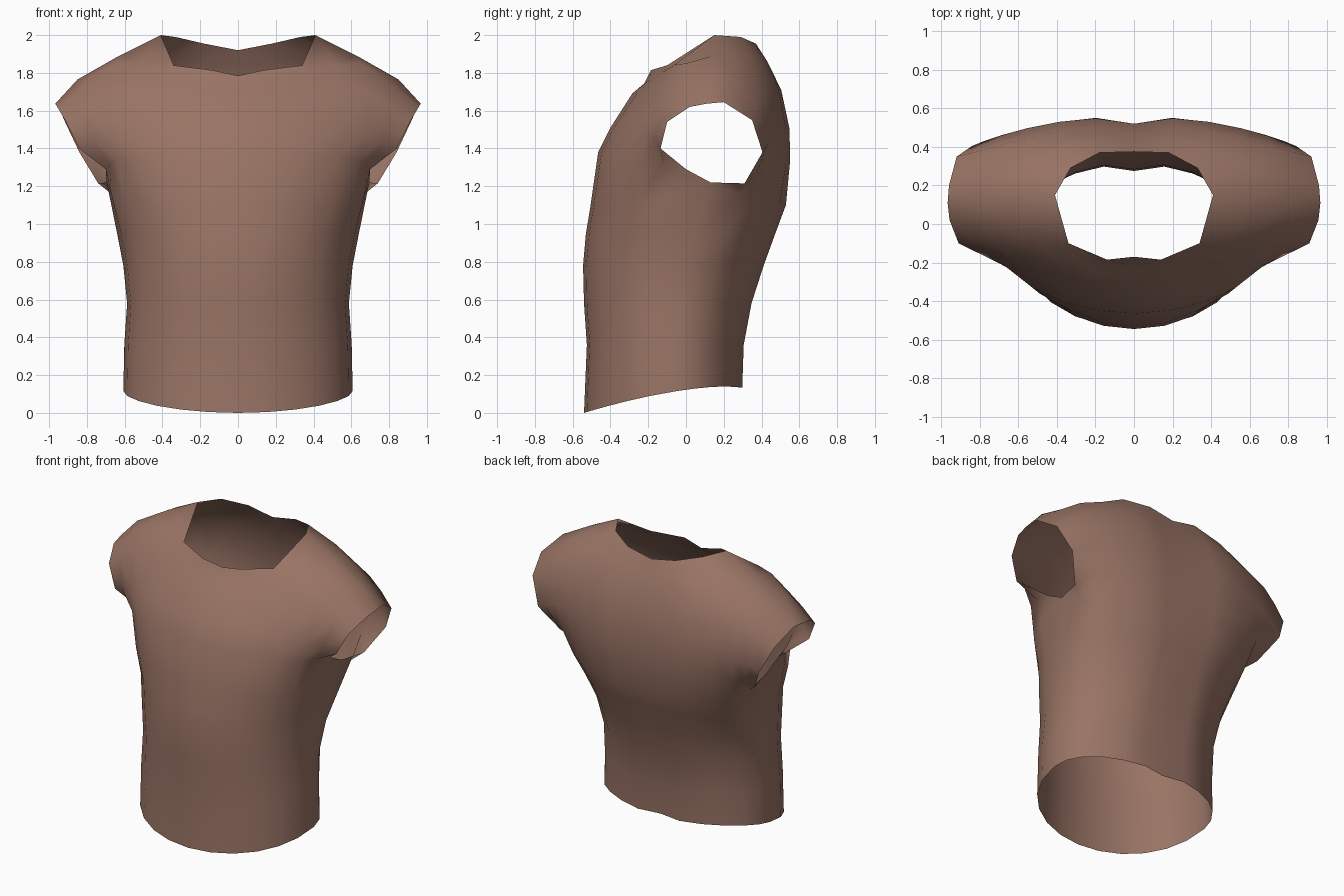
import bpy, bmesh
from math import sin, cos, pi
from mathutils import Vector

cube = bpy.data.objects.get("Cube")
if cube:
    bpy.data.objects.remove(cube, do_unlink=True)

COLS = 7  # columns from the centre line to the side seam


def torso_row(level, width, y_mid, y_edge, power):
    """Quarter ring of the waist, from centre front or back to the side seam."""
    row = []
    for i in range(COLS):
        a = i / (COLS - 1) * pi / 2
        c, s = max(cos(a), 0.0), sin(a)
        x = width * s
        y = y_mid + (y_edge - y_mid) * c ** power
        z = level
        if level == 0:  # curved hem, lowest at the front
            z = 0.14 - 0.14 * (abs(0.2 - y) / 0.74) ** 1.6
        elif level > 1:  # rises to the armpit
            z += 0.12 * s ** 20
        row.append(Vector((x, y, z)))
    return row


def smooth_row(keys):
    """Double the key points of a row with a spline, symmetric at the centre."""
    p = [Vector(k) for k in keys]
    ext = [Vector((-p[1].x, p[1].y, p[1].z))] + p + [2 * p[-1] - p[-2]]
    row = []
    for i in range(1, len(p)):
        a, b, c, d = ext[i - 1:i + 3]
        row += [b, (9 * (b + c) - a - d) / 16]
    return row + [p[-1]]


# Waist rings: height, half width, seam y, front y and roundness, back y and roundness
waist = [
    (0, .607, -.045, -.54, .9, .31, 1),
    (.36, .602, -.05, -.525, .9, .318, 1),
    (.58, .587, -.03, -.54, .9, .36, 1),
    (.78, .607, .0, -.545, .9, .425, .95),
    (.95, .64, .06, -.53, .87, .485, .83),
    (1.1, .695, .13, -.505, .75, .54, .8),
]

# Chest and back rows from armpit to shoulder, centre to armhole
chest = [
    [(0, -.465, 1.38), (.38, -.40, 1.37), (.64, -.235, 1.34), (.70, 0, 1.29)],
    [(0, -.40, 1.51), (.39, -.33, 1.52), (.68, -.21, 1.48), (.84, -.135, 1.40)],
    [(0, -.285, 1.69), (.38, -.20, 1.71), (.70, -.12, 1.69), (.91, -.10, 1.54)],
    [(0, -.22, 1.745), (.37, -.13, 1.80), (.65, 0, 1.85), (.957, .02, 1.62)],
]
upper_back = [
    [(0, .555, 1.33), (.38, .53, 1.32), (.64, .425, 1.28), (.74, .31, 1.215)],
    [(0, .555, 1.5), (.39, .53, 1.5), (.69, .46, 1.46), (.84, .405, 1.38)],
    [(0, .51, 1.69), (.38, .485, 1.73), (.72, .40, 1.70), (.92, .35, 1.55)],
    [(0, .45, 1.83), (.36, .39, 1.89), (.66, .27, 1.85), (.96, .20, 1.645)],
]

# Neckline and the shoulder ridge shared by both halves
ridge = [(.41, .15, 2.0), (.63, .14, 1.89), (.85, .12, 1.765), (.967, .11, 1.637)]
front_neck = [(0, -.17, 1.785), (.14, -.185, 1.815), (.34, -.10, 1.84)]
back_neck = [(0, .375, 1.92), (.18, .37, 1.955), (.33, .29, 1.99)]


def add_panel(bm, front):
    rows = [torso_row(z, w, ys, yf if front else yb, pf if front else pb)
            for z, w, ys, yf, pf, yb, pb in waist]
    rows += [smooth_row(k) for k in (chest if front else upper_back)]
    if not front:
        for row in rows:  # spine groove
            row[0].y -= 0.035
    rows.append([Vector(p) for p in (front_neck if front else back_neck) + ridge])
    grid = [[bm.verts.new(p) for p in row] for row in rows]
    for low, high in zip(grid, grid[1:]):
        for c in range(COLS - 1):
            quad = [low[c], low[c + 1], high[c + 1], high[c]]
            bm.faces.new(quad if front else quad[::-1])


# Shirt body: front and back panels welded at the seams, then mirrored
bm = bmesh.new()
for front in (True, False):
    add_panel(bm, front)
bmesh.ops.remove_doubles(bm, verts=bm.verts, dist=0.001)
mesh = bpy.data.meshes.new("shirt_body")
bm.to_mesh(mesh)
bm.free()
for poly in mesh.polygons:
    poly.use_smooth = True

shirt = bpy.data.objects.new("shirt_body", mesh)
bpy.context.collection.objects.link(shirt)
mirror = shirt.modifiers.new("mirror_halves", "MIRROR")
mirror.use_axis[0] = True
mirror.use_clip = True
mirror.merge_threshold = 0.001

# Brown cloth
cloth = bpy.data.materials.new("brown_cloth")
cloth.use_nodes = True
colour = (0.32, 0.175, 0.13, 1)
cloth.diffuse_color = colour
cloth.node_tree.nodes["Principled BSDF"].inputs["Base Color"].default_value = colour
mesh.materials.append(cloth)
